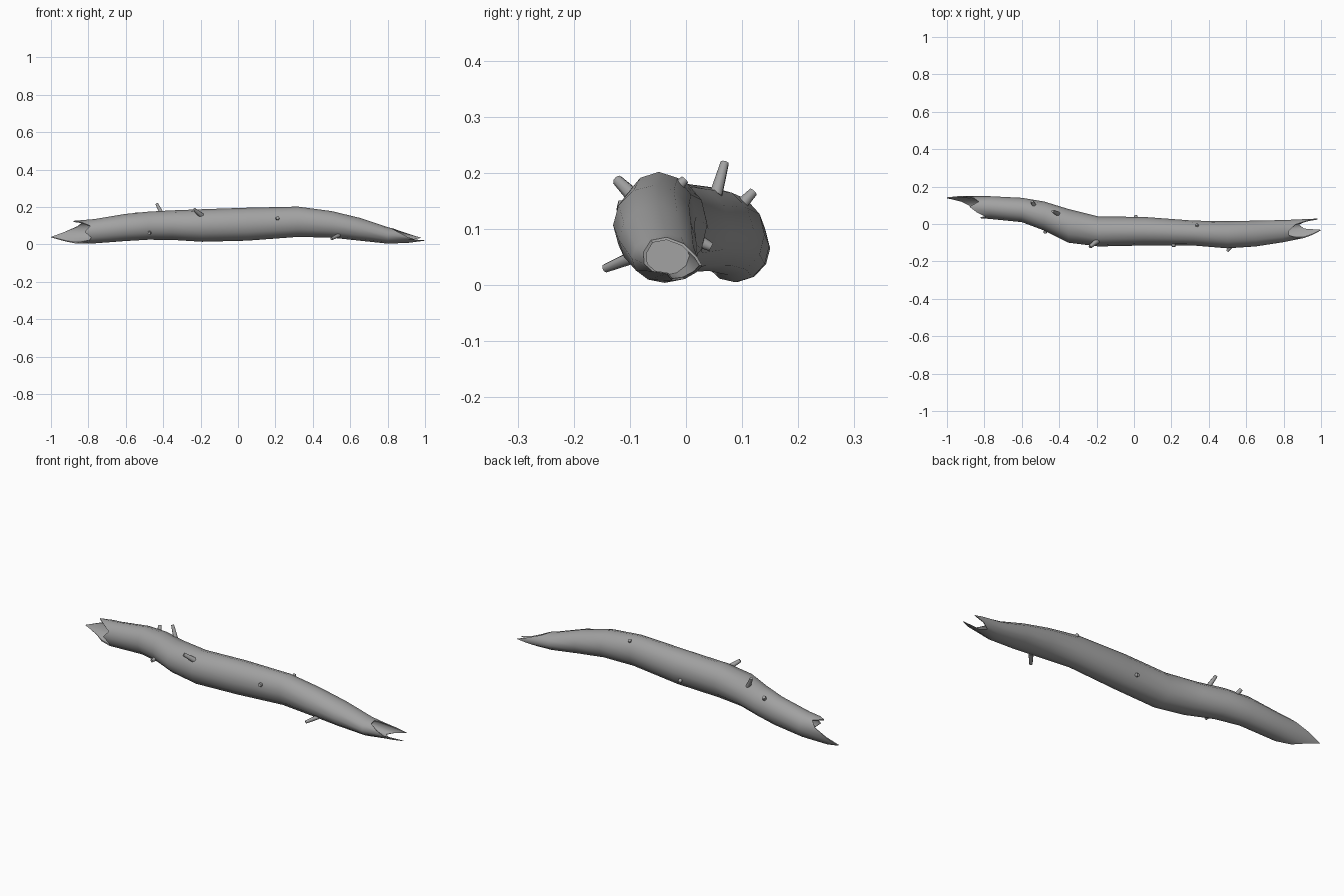
import bpy, bmesh, math
from mathutils import Vector

cube = bpy.data.objects.get("Cube")
if cube:
    bpy.data.objects.remove(cube)

bark = bpy.data.materials.new("grey bark")
bark.use_nodes = True
colour = (0.36, 0.36, 0.36, 1)
bark.diffuse_color = colour
bark.node_tree.nodes["Principled BSDF"].inputs["Base Color"].default_value = colour

SIDES = 12
# Log sections: x, y min, y max, z min, z max
SECTIONS = [
    (-1.0, .04, .15, .01, .12), (-.8, .03, .15, .003, .13), (-.6, .01, .14, .018, .163),
    (-.48, -.035, .12, .025, .175), (-.35, -.1, .08, .024, .182), (-.19, -.12, .04, .014, .188),
    (.05, -.115, .038, .02, .196), (.32, -.115, .018, .04, .202), (.5, -.13, .015, .036, .178),
    (.65, -.12, .018, .02, .142), (.8, -.097, .021, .004, .092), (.9, -.077, .025, .007, .07),
    (1.0, -.055, .03, .018, .05)]


def point(x, side, scale=1.0):
    """Point on the log surface at x, counted round from the back over the top."""
    for a, b in zip(SECTIONS, SECTIONS[1:]):
        if x <= b[0]:
            break
    t = (x - a[0]) / (b[0] - a[0])
    y0, y1, z0, z1 = (p + (q - p) * t for p, q in zip(a[1:], b[1:]))
    ang = math.tau * side / SIDES
    return Vector((x, (y0 + y1) / 2 + (y1 - y0) / 2 * scale * math.cos(ang),
                   (z0 + z1) / 2 + (z1 - z0) / 2 * scale * math.sin(ang)))


def finish(name, bm, angle):
    bmesh.ops.recalc_face_normals(bm, faces=bm.faces)
    mesh = bpy.data.meshes.new(name)
    bm.to_mesh(mesh)
    bm.free()
    mesh.materials.append(bark)
    ob = bpy.data.objects.new(name, mesh)
    bpy.context.collection.objects.link(ob)
    bpy.ops.object.select_all(action='DESELECT')
    ob.select_set(True)
    bpy.context.view_layer.objects.active = ob
    bpy.ops.object.shade_smooth_by_angle(angle=math.radians(angle))


# Log with splintered, hollowed ends
left_rim = [-.93, -.86, -.83, -.88, -.84, -.79, -.82, -.785, -.8, -.87, -.92, -1.0]
right_rim = [.98, .93, .86, .83, .83, .87, .91, .95, 1.0, .91, .88, .92]
body = [s[0] for s in SECTIONS if -.77 < s[0] < .82]
rings = [([-.74] * SIDES, .78), (left_rim, .9), (left_rim, 1), ([-.77] * SIDES, 1)]
rings += [([x] * SIDES, 1) for x in body]
rings += [(right_rim, 1), (right_rim, .88), ([.78] * SIDES, .76)]

bm = bmesh.new()
loops = [[bm.verts.new(point(x, i, s)) for i, x in enumerate(xs)] for xs, s in rings]
for r0, r1 in zip(loops, loops[1:]):
    for i in range(SIDES):
        j = (i + 1) % SIDES
        bm.faces.new((r0[i], r0[j], r1[j], r1[i]))
bm.faces.new(loops[0])
bm.faces.new(loops[-1])
finish("log", bm, 50)

# Broken twig stubs: base, tip, radius
STUBS = [
    ((-.405, .053, .16), (-.435, .069, .218), .012),
    ((-.53, .09, .135), (-.545, .12, .166), .013),
    ((-.19, -.085, .15), (-.235, -.122, .187), .015),
    ((.21, -.09, .135), (.212, -.122, .142), .014),
    ((.54, -.095, .05), (.5, -.144, .03), .012),
    ((.34, -.02, .17), (.335, -.002, .188), .012),
    ((.01, .02, .08), (.01, .045, .068), .012),
    ((-.47, -.01, .065), (-.475, -.05, .06), .012)]
for n, (base, tip, radius) in enumerate(STUBS, 1):
    base, tip = Vector(base), Vector(tip)
    axis = tip - base
    bm = bmesh.new()
    bmesh.ops.create_cone(bm, cap_ends=True, segments=8, radius1=radius,
                          radius2=radius * .65, depth=axis.length)
    turn = axis.to_track_quat('Z', 'Y').to_matrix().to_4x4()
    bm.transform(turn)
    bmesh.ops.translate(bm, vec=(base + tip) / 2, verts=bm.verts)
    finish(f"twig_stub_{n}", bm, 50)
